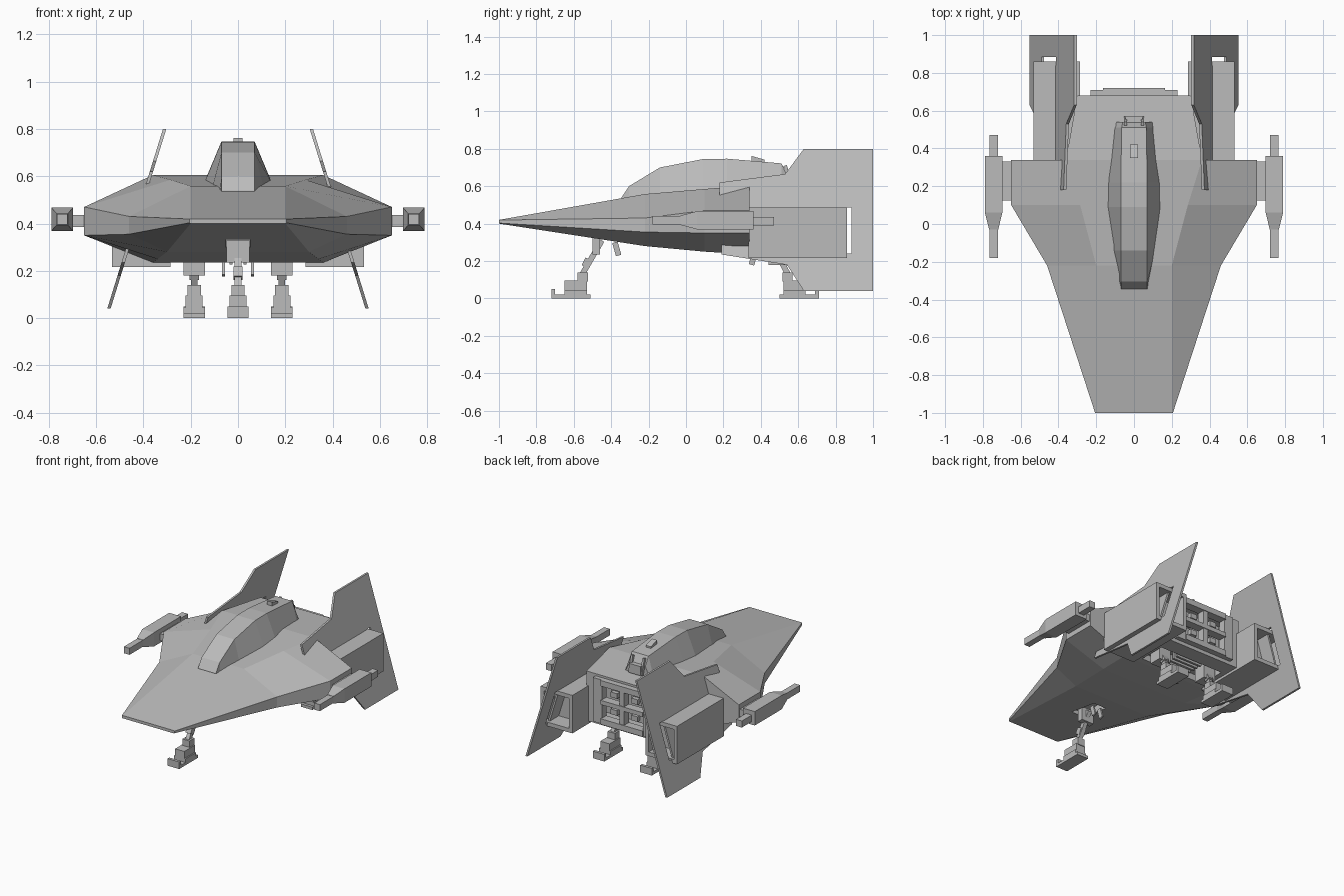
import bpy, bmesh
from mathutils import Vector

cube = bpy.data.objects.get("Cube")
if cube:
    bpy.data.objects.remove(cube, do_unlink=True)

grey = bpy.data.materials.new("hull_grey")
grey.use_nodes = True
grey.diffuse_color = (0.5, 0.5, 0.5, 1)
grey.node_tree.nodes["Principled BSDF"].inputs["Base Color"].default_value = (0.5, 0.5, 0.5, 1)


def finish(name, bm):
    bmesh.ops.remove_doubles(bm, verts=bm.verts, dist=0.0002)
    bmesh.ops.recalc_face_normals(bm, faces=bm.faces)
    mesh = bpy.data.meshes.new(name)
    bm.to_mesh(mesh)
    bm.free()
    mesh.materials.append(grey)
    ob = bpy.data.objects.new(name, mesh)
    bpy.context.collection.objects.link(ob)
    return ob


def loft(name, rings):
    """Skin a list of equal closed rings of points and cap both ends."""
    bm = bmesh.new()
    rows = [[bm.verts.new(p) for p in r] for r in rings]
    n = len(rows[0])
    for a, b in zip(rows, rows[1:]):
        for i in range(n):
            j = (i + 1) % n
            bm.faces.new((a[i], a[j], b[j], b[i]))
    bm.faces.new(rows[0])
    bm.faces.new(rows[-1])
    return finish(name, bm)


def symmetric(y, half):
    """Ring at y from right-half points listed top to bottom."""
    return [(x, y, z) for x, z in half] + [(-x, y, z) for x, z in reversed(half)]


def rect(y, x0, x1, z0, z1):
    return [(x0, y, z0), (x1, y, z0), (x1, y, z1), (x0, y, z1)]


def box(name, x0, x1, y0, y1, z0, z1):
    return loft(name, [rect(y0, x0, x1, z0, z1), rect(y1, x0, x1, z0, z1)])


def plate(name, outline, x_at, thick):
    """Plate with a side outline of (y, z) points; x_at gives x for a height."""
    return loft(name, [[(x_at(z) + d, y, z) for y, z in outline] for d in (-thick / 2, thick / 2)])


def beam(name, a, b, w, d):
    """Rectangular beam between two points lying in a plane of constant x."""
    a, b = Vector(a), Vector(b)
    side = Vector((w / 2, 0, 0))
    out = (b - a).cross(side).normalized() * d / 2
    return loft(name, [[p + side + out, p - side + out, p - side - out, p + side - out] for p in (a, b)])


def cut(ob, *cutter_bounds):
    for bounds in cutter_bounds:
        cutter = box("cutter", *bounds)
        cutter.hide_render = True
        mod = ob.modifiers.new("cut", "BOOLEAN")
        mod.operation, mod.object, mod.solver = "DIFFERENCE", cutter, "EXACT"
        bpy.context.view_layer.objects.active = ob
        bpy.ops.object.modifier_apply(modifier=mod.name)
        bpy.data.objects.remove(cutter, do_unlink=True)


# Wedge hull: top edge, side band and bottom edge at each station
hull = loft("hull", [symmetric(y, [(xt, zt), (xs, zu), (xs, zl), (xb, zb)])
    for y, xt, zt, xs, zu, zl, xb, zb in (
        (-1, .2, .42, .206, .419, .403, .2, .4),
        (-.22, .2, .558, .46, .43, .355, .3, .28),
        (.1, .285, .585, .65, .47, .35, .34, .25),
        (.34, .36, .605, .65, .47, .35, .36, .235))])
cut(hull, (-.05, .05, -.56, -.34, .2, .36))

# Narrow rear body with an engine recess and a gear bay
rear = loft("rear_fuselage", [symmetric(y, [(x, zt), (x, zb)])
    for y, x, zt, zb in ((.34, .36, .605, .235), (.68, .3, .585, .235))])
cut(rear, (-.2, .2, .6, .8, .29, .54), (-.25, .25, .38, .57, .2, .28))

# Engine grille frame and nozzles
for s in (-1, 1):
    box("grille_side", s * .16, s * .23, .66, .71, .26, .57)
    for z in (.355, .475):
        box("nozzle_block", s * .035, s * .125, .59, .66, z - .035, z + .035)
        box("nozzle_core", s * .055, s * .105, .64, .69, z - .018, z + .018)
for z0, z1 in ((.26, .3), (.4, .43), (.53, .57)):
    box("grille_bar", -.165, .165, .66, .72, z0, z1)
box("grille_post", -.018, .018, .66, .715, .28, .55)

# Canopy: half width at base and top along the spine
loft("canopy", [symmetric(y, [(xt, zt), (xb, zb)])
    for y, xb, zb, xt, zt in (
        (-.345, .07, .5, .07, .54), (-.305, .08, .5, .07, .6),
        (-.14, .112, .54, .07, .7), (.09, .143, .57, .07, .745),
        (.22, .14, .58, .07, .747), (.51, .105, .58, .065, .722),
        (.54, .1, .58, .06, .66))])
box("canopy_latch", -.045, .045, .52, .57, .6, .665)
for s in (-1, 1):
    beam("canopy_rear_rib", (s * .045, .53, .71), (s * .045, .56, .6), .015, .02)
plate("canopy_fin", [(.35, .73), (.35, .762), (.42, .742), (.42, .72)], lambda z: 0, .04)

fin_outline = [(.18, .55), (.18, .62), (.53, .665), (.63, .8), (1, .8),
               (1, .04), (.63, .04), (.54, .18), (.19, .235), (.19, .3), (.34, .35), (.34, .5)]
for s in (-1, 1):
    # Canted fin with a slot just behind the engine pod
    fin = plate("tail_fin", fin_outline, lambda z: s * (.31 + (.8 - z) * .31), .014)
    cut(fin, (s * .36, s * .56, .84, .885, .24, .487))

    # Engine pod with an open rear
    pod = box("engine_pod", s * .285, s * .532, .335, .86, .217, .485)
    cut(pod, (s * .31, s * .507, .74, .9, .245, .457))

    # Side gun and its strut
    box("gun_strut", s * .63, s * .71, .125, .33, .385, .435)
    loft("gun_body", [rect(y, s * (.743 - w), s * (.743 + w), .418 - h, .418 + h)
        for y, w, h in ((-.03, .024, .025), (.06, .046, .049), (.36, .046, .049))])
    box("gun_barrel", s * .721, s * .765, -.18, 0, .395, .441)
    box("gun_tail", s * .72, s * .765, .35, .47, .39, .436)


def landing_leg(prefix, x, heel, d, top):
    """Stepped foot and strut; d is the toe direction along y."""
    def part(name, w, a, b, z0, z1):
        box(prefix + name, x - w, x + w, heel + d * a, heel + d * b, z0, z1)
    part("foot", .045, 0, .21, 0, .02)
    part("toe", .045, .19, .21, .015, .05)
    part("foot_block", .045, .02, .14, .02, .045)
    part("ankle_block", .036, .02, .14, .04, .095)
    part("ankle", .028, .015, .07, .09, .14)
    beam(prefix + "strut", (x, heel + d * .05, .12), top, .028, .03)
    beam(prefix + "collar", (x, heel + d * .03, .17), (x, heel + d * .01, .21), .04, .04)


# Landing gear, bay doors and bay slats
landing_leg("front_", 0, -.51, -1, (0, -.45, .31))
box("front_pivot", -.048, .048, -.5, -.46, .235, .33)
for s in (-1, 1):
    landing_leg("rear_", s * .185, .5, 1, (s * .185, .47, .27))
    box("rear_leg_housing", s * .14, s * .23, .44, .53, .18, .28)
    beam("front_bay_link", (s * .03, -.36, .23), (s * .03, -.38, .3), .012, .03)
    beam("rear_bay_link", (s * .062, .35, .18), (s * .062, .37, .25), .012, .03)
for i in range(5):
    box("bay_slat", -.1, .1, .395 + i * .035, .41 + i * .035, .235, .29)
